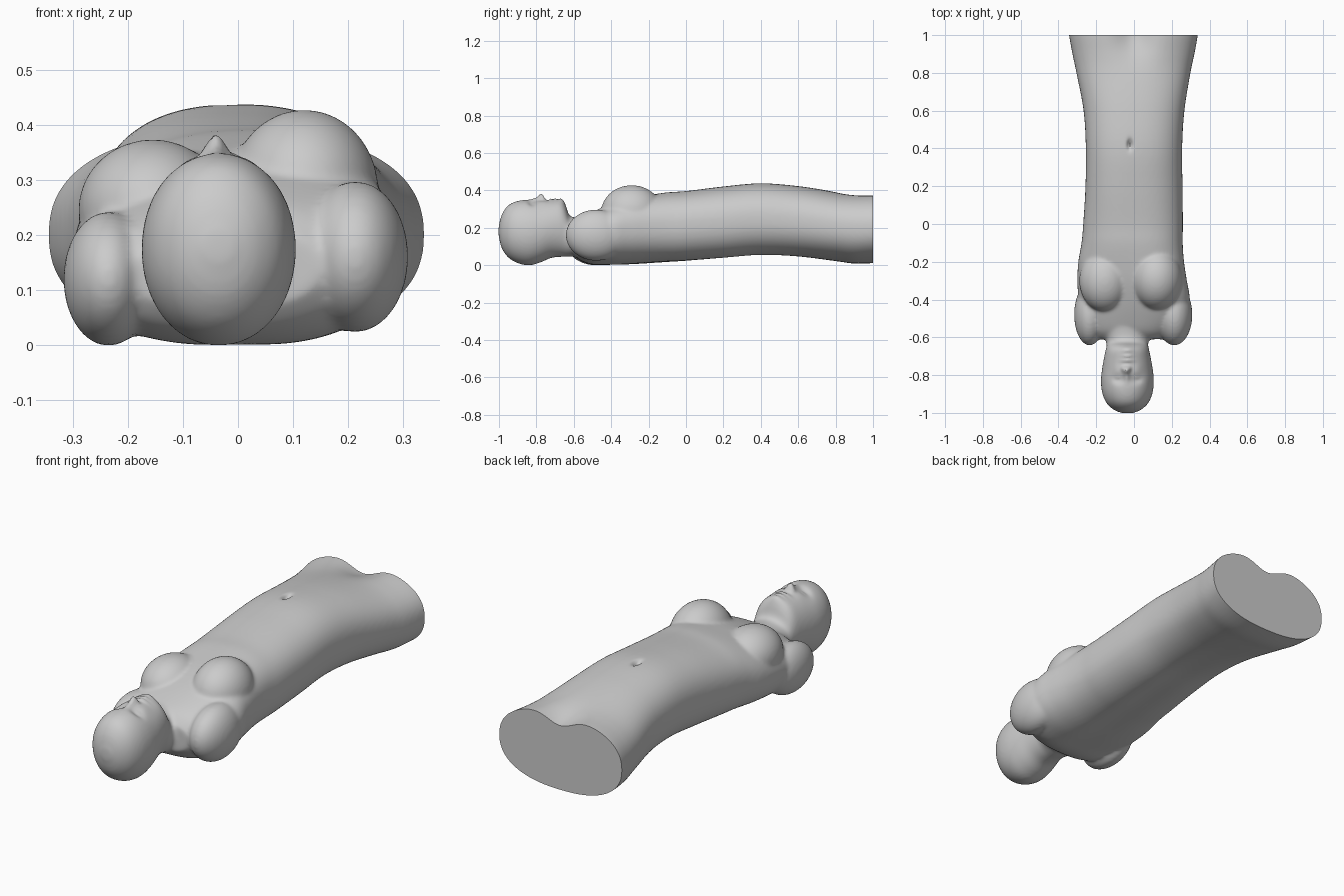
import bpy, bmesh, math
from mathutils import Vector, Matrix

if "Cube" in bpy.data.objects:
    bpy.data.objects.remove(bpy.data.objects["Cube"])

bm = bmesh.new()


def spline(rows, steps=5):
    """Catmull-Rom interpolation of station rows."""
    out = []
    for i in range(len(rows) - 1):
        p0, p1 = rows[max(i - 1, 0)], rows[i]
        p2, p3 = rows[i + 1], rows[min(i + 2, len(rows) - 1)]
        for s in range(steps):
            t = s / steps
            out.append([0.5 * (2 * b + (c - a) * t + (2 * a - 5 * b + 4 * c - d) * t * t
                               + (3 * b - a - 3 * c + d) * t ** 3)
                        for a, b, c, d in zip(p0, p1, p2, p3)])
    return out + [list(rows[-1])]


def loft(rows, power, n=56):
    """Skin superellipse sections: y, centre x, half width, bottom z, top z, tilt."""
    rings = []
    for y, cx, w, zb, zt, tilt in spline(rows):
        ring = []
        for k in range(n):
            a = 2 * math.pi * k / n
            c, s = math.cos(a), math.sin(a)
            x = w * math.copysign(abs(c) ** (2 / power), c)
            z = (zb + zt) / 2 + (zt - zb) / 2 * math.copysign(abs(s) ** (2 / power), s)
            ring.append(bm.verts.new((cx + x, y, z + tilt * x * max(0, z) / 0.3)))
        rings.append(ring)
    for a, b in zip(rings, rings[1:]):
        for k in range(n):
            bm.faces.new((a[k], a[(k + 1) % n], b[(k + 1) % n], b[k]))
    bm.faces.new(rings[0])
    bm.faces.new(rings[-1])


def ellipsoid(centre, radii):
    bmesh.ops.create_uvsphere(bm, u_segments=40, v_segments=24, radius=1,
                              matrix=Matrix.Translation(centre) @ Matrix.Diagonal((*radii, 1)))


# torso, shoulders to upper thighs
loft([(-0.61, -0.02, 0.17, 0.07, 0.21, 0.1),
      (-0.57, -0.02, 0.23, 0.03, 0.25, 0.1),
      (-0.50, -0.01, 0.28, 0.005, 0.285, 0.1),
      (-0.40, 0.0, 0.295, 0.003, 0.325, 0.1),
      (-0.30, -0.01, 0.29, 0.005, 0.355, 0.1),
      (-0.20, -0.015, 0.28, 0.01, 0.375, 0.08),
      (-0.10, -0.01, 0.268, 0.015, 0.392, 0.05),
      (0.0, -0.005, 0.264, 0.02, 0.40, 0.03),
      (0.2, 0.0, 0.257, 0.035, 0.425, 0),
      (0.4, 0.0, 0.255, 0.052, 0.442, 0),
      (0.6, 0.0, 0.267, 0.047, 0.427, 0),
      (0.8, -0.003, 0.302, 0.025, 0.398, 0),
      (0.9, -0.003, 0.323, 0.012, 0.392, 0),
      (1.0, -0.003, 0.341, 0.015, 0.395, 0),
      (1.06, -0.003, 0.345, 0.018, 0.395, 0)], 2.35)

# shoulders and breasts
ellipsoid((-0.235, -0.48, 0.125), (0.082, 0.163, 0.122))
ellipsoid((0.213, -0.48, 0.165), (0.096, 0.163, 0.137))
ellipsoid((-0.155, -0.30, 0.25), (0.135, 0.165, 0.128))
ellipsoid((0.12, -0.29, 0.285), (0.135, 0.165, 0.147))

# head and neck
hx = -0.035
loft([(-1.002, hx, 0.025, 0.16, 0.21, 0),
      (-0.985, hx, 0.07, 0.095, 0.275, 0),
      (-0.95, hx, 0.109, 0.045, 0.325, 0),
      (-0.90, hx, 0.132, 0.015, 0.348, 0),
      (-0.84, hx, 0.140, 0.003, 0.354, 0),
      (-0.78, hx, 0.136, 0.018, 0.350, 0),
      (-0.72, hx, 0.126, 0.043, 0.352, 0),
      (-0.67, hx, 0.116, 0.048, 0.352, 0),
      (-0.645, hx, 0.110, 0.048, 0.325, 0),
      (-0.622, hx, 0.112, 0.048, 0.270, 0),
      (-0.58, hx, 0.125, 0.05, 0.26, 0),
      (-0.50, hx, 0.14, 0.06, 0.27, 0)], 2.05)

# fuse all volumes into one skin and soften the joins
bmesh.ops.recalc_face_normals(bm, faces=bm.faces)
mesh = bpy.data.meshes.new("lying_figure")
bm.to_mesh(mesh)
bm.free()
figure = bpy.data.objects.new("lying_figure", mesh)
bpy.context.collection.objects.link(figure)
remesh = figure.modifiers.new("fuse", 'REMESH')
remesh.mode = 'VOXEL'
remesh.voxel_size = 0.008
soft = figure.modifiers.new("soften", 'SMOOTH')
soft.factor = 0.5
soft.iterations = 14
fused = bpy.data.meshes.new_from_object(figure.evaluated_get(bpy.context.evaluated_depsgraph_get()))
figure.modifiers.clear()
figure.data = fused

bm = bmesh.new()
bm.from_mesh(fused)


def sculpt(x, y, rx, ry, lift, top=True):
    """Raise or sink the upper (or lower) skin with a soft round brush."""
    for v in bm.verts:
        if (v.co.z > 0.22) == top:
            d = ((v.co.x - x) / rx) ** 2 + ((v.co.y - y) / ry) ** 2
            if d < 9:
                facing = max(0.0, abs(v.co.z - 0.22) - 0.02) / 0.12
                v.co.z += lift * math.exp(-d) * min(1, facing)


# face: eye sockets, eyelids, cheeks, nose, lips, chin
for side in (-1, 1):
    sculpt(hx + side * 0.05, -0.822, 0.032, 0.022, -0.017)
    sculpt(hx + side * 0.05, -0.815, 0.018, 0.010, 0.007)
    sculpt(hx + side * 0.055, -0.77, 0.03, 0.03, 0.005)
    sculpt(hx - 0.006 + side * 0.017, -0.765, 0.010, 0.012, 0.012)
sculpt(hx - 0.004, -0.80, 0.016, 0.032, 0.015)
sculpt(hx - 0.006, -0.773, 0.016, 0.018, 0.030)
sculpt(hx, -0.722, 0.034, 0.009, 0.010)
sculpt(hx, -0.700, 0.028, 0.009, 0.009)
sculpt(hx, -0.660, 0.034, 0.022, 0.013)

# navel, groin hollow, spine groove
sculpt(-0.022, 0.42, 0.013, 0.026, -0.025)
sculpt(0.0, 1.03, 0.10, 0.14, -0.06)
sculpt(0.0, 0.1, 0.07, 0.45, 0.015, top=False)

# flat cut through the thighs
cut = bmesh.ops.bisect_plane(bm, geom=bm.verts[:] + bm.edges[:] + bm.faces[:],
                             plane_co=(0, 1, 0), plane_no=(0, 1, 0), clear_outer=True)
rim = [e for e in cut["geom_cut"] if isinstance(e, bmesh.types.BMEdge)]
bmesh.ops.holes_fill(bm, edges=rim, sides=0)
bmesh.ops.recalc_face_normals(bm, faces=bm.faces)

# rest on the ground
low = min(v.co.z for v in bm.verts)
bmesh.ops.translate(bm, verts=bm.verts, vec=Vector((0, 0, -low)))
bm.to_mesh(fused)
bm.free()

bpy.context.view_layer.objects.active = figure
figure.select_set(True)
bpy.ops.object.shade_smooth_by_angle(angle=math.radians(50))
